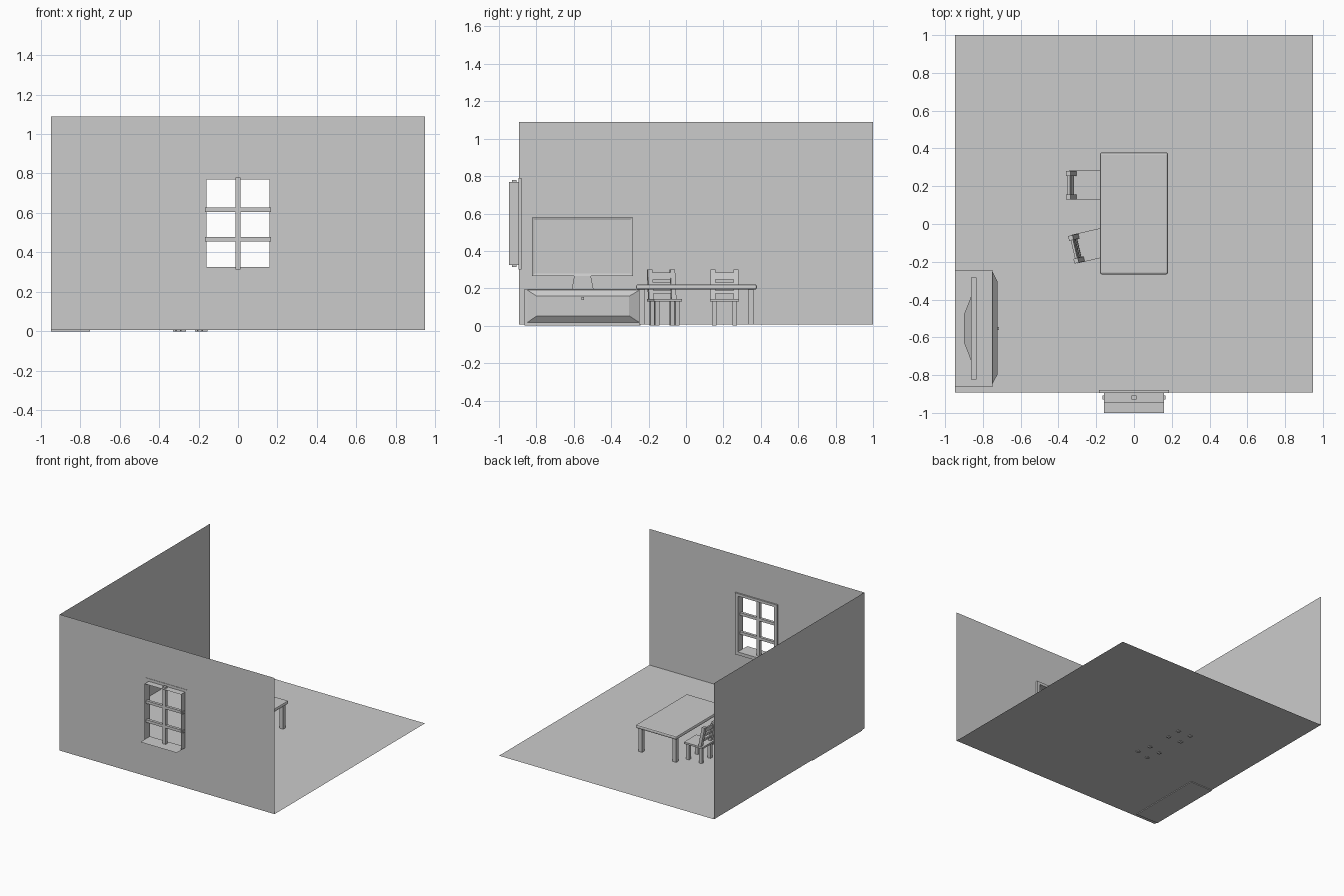
import bpy, bmesh, math
from mathutils import Matrix, Vector

if "Cube" in bpy.data.objects:
    bpy.data.objects.remove(bpy.data.objects["Cube"])

FLOOR = 0.006
TOP = 1.09
W = 0.947       # half width of the room
WALL = -0.892   # plane of the front wall


def mesh(name, verts, faces, mat=None, fix=True):
    me = bpy.data.meshes.new(name)
    me.from_pydata(verts, [], faces)
    ob = bpy.data.objects.new(name, me)
    bpy.context.collection.objects.link(ob)
    if fix:
        bm = bmesh.new()
        bm.from_mesh(me)
        bmesh.ops.recalc_face_normals(bm, faces=bm.faces)
        bm.to_mesh(me)
        bm.free()
    if mat:
        me.transform(mat)
    return ob


HEX = [(0, 1, 2, 3), (7, 6, 5, 4), (0, 4, 5, 1), (1, 5, 6, 2), (2, 6, 7, 3), (3, 7, 4, 0)]


def box(name, x, y, z, mat=None, lean=0.0):
    """Box from ranges; lean shifts the top along x."""
    v = [(a + s, b, c) for c, s in zip(z, (0, lean))
         for a, b in ((x[0], y[0]), (x[1], y[0]), (x[1], y[1]), (x[0], y[1]))]
    return mesh(name, v, HEX, mat)


def taper(name, xa, ya, za, xb, yb, zb):
    """Frustum along x between two y/z rectangles."""
    v = [(x, b, c) for x, y, z in ((xa, ya, za), (xb, yb, zb))
         for b, c in ((y[0], z[0]), (y[1], z[0]), (y[1], z[1]), (y[0], z[1]))]
    return mesh(name, v, HEX)


# Room shell: single-sided sheets
mesh("floor", [(-W, WALL, FLOOR), (W, WALL, FLOOR), (W, 1, FLOOR), (-W, 1, FLOOR)], [(0, 1, 2, 3)], fix=False)
mesh("left_wall", [(-W, WALL, FLOOR), (-W, 1, FLOOR), (-W, 1, TOP), (-W, WALL, TOP)], [(0, 1, 2, 3)], fix=False)


def rect(x, z, y):
    return [(x[0], y, z[0]), (x[1], y, z[0]), (x[1], y, z[1]), (x[0], y, z[1])]


RING = [(i, (i + 1) % 4, (i + 1) % 4 + 4, i + 4) for i in range(4)]
mesh("window_wall", rect((-W, W), (FLOOR, TOP), WALL) + rect((-0.186, 0.186), (0.30, 0.79), WALL), RING, fix=False)

# Window trim: closed picture-frame ring
loops = [rect((-0.186, 0.186), (0.30, 0.79), WALL - 0.003), rect((-0.16, 0.16), (0.325, 0.769), WALL - 0.003),
         rect((-0.16, 0.16), (0.325, 0.769), -0.88), rect((-0.186, 0.186), (0.30, 0.79), -0.88)]
faces = [(k * 4 + i, k * 4 + (i + 1) % 4, (k + 1) % 4 * 4 + (i + 1) % 4, (k + 1) % 4 * 4 + i)
         for k in range(4) for i in range(4)]
mesh("window_trim", sum(loops, []), faces)

# Window recess with a longer sill
xr, zr = (-0.16, 0.16), (0.325, 0.769)
mesh("window_recess", rect(xr, zr, WALL) + rect(xr, zr, -0.947), RING[1:])
mesh("window_sill", [(-0.16, WALL, 0.325), (0.16, WALL, 0.325), (0.16, -1, 0.325), (-0.16, -1, 0.325)], [(0, 1, 2, 3)])

# Glazing bars
box("vertical_bar", (-0.013, 0.013), (-0.929, -0.907), (0.314, 0.78))
for i, z in enumerate((0.466, 0.617)):
    box(f"horizontal_bar_{i}", (-0.167, 0.167), (-0.929, -0.907), (z - 0.011, z + 0.011))

# Table
top = box("table_top", (-0.18, 0.18), (-0.267, 0.379), (0.193, 0.221))
bev = top.modifiers.new("rounded_edge", 'BEVEL')
bev.width = 0.01
bev.segments = 2
for i, x in enumerate((-0.15, 0.15)):
    for j, y in enumerate((-0.235, 0.346)):
        box(f"table_leg_{i}{j}", (x - 0.016, x + 0.016), (y - 0.015, y + 0.015), (FLOOR, 0.195))


# Chairs: local origin under the backrest, facing +x
def chair(n, x, y, angle):
    m = Matrix.Translation(Vector((x, y, 0))) @ Matrix.Rotation(math.radians(angle), 4, 'Z')
    box(f"chair_{n}_seat", (-0.015, 0.15), (-0.077, 0.077), (0.129, 0.143), m)
    for s in (-1, 1):
        yo = (s * 0.055 - 0.012, s * 0.055 + 0.012)
        yp = (s * 0.062 - 0.013, s * 0.062 + 0.013)
        box(f"chair_{n}_back_leg_{s}", (0, 0.025), yo, (0, 0.13), m)
        box(f"chair_{n}_front_leg_{s}", (0.112, 0.137), yo, (0, 0.13), m)
        box(f"chair_{n}_post_{s}", (0.002, 0.026), yp, (0.14, 0.3), m, lean=-0.032)
    for i, (z0, z1) in enumerate(((0.172, 0.188), (0.212, 0.23), (0.247, 0.285))):
        xs = 0.014 - 0.032 * (z0 - 0.14) / 0.16
        box(f"chair_{n}_slat_{i}", (xs - 0.006, xs + 0.006), (-0.055, 0.055), (z0, z1), m,
            lean=-0.2 * (z1 - z0))


chair(1, -0.33, 0.206, 0)
chair(2, -0.303, -0.13, 13)

# Cabinet with a raised bevelled door and knob
box("cabinet", (-W, -0.75), (-0.863, -0.243), (0, 0.197))
taper("cabinet_door", -0.75, (-0.848, -0.25), (0.018, 0.19), -0.723, (-0.797, -0.304), (0.053, 0.158))
box("cabinet_knob", (-0.725, -0.714), (-0.56, -0.545), (0.138, 0.153))

# Television: body with recessed screen, tapered back, stand
tv = box("tv_body", (-0.862, -0.833), (-0.823, -0.284), (0.265, 0.58))
bm = bmesh.new()
bm.from_mesh(tv.data)
front = [f for f in bm.faces if f.normal.x > 0.9]
bmesh.ops.inset_region(bm, faces=front, thickness=0.02, depth=0)
bmesh.ops.translate(bm, verts=front[0].verts, vec=(-0.005, 0, 0))
bm.to_mesh(tv.data)
bm.free()
taper("tv_back", -0.862, (-0.725, -0.382), (0.32, 0.525), -0.9, (-0.628, -0.478), (0.375, 0.47))
v = [(x, -0.553 + s * w, z) for z, w in ((0.196, 0.058), (0.268, 0.044))
     for x, s in ((-0.868, -1), (-0.84, -1), (-0.84, 1), (-0.868, 1))]
mesh("tv_stand", v, HEX)
